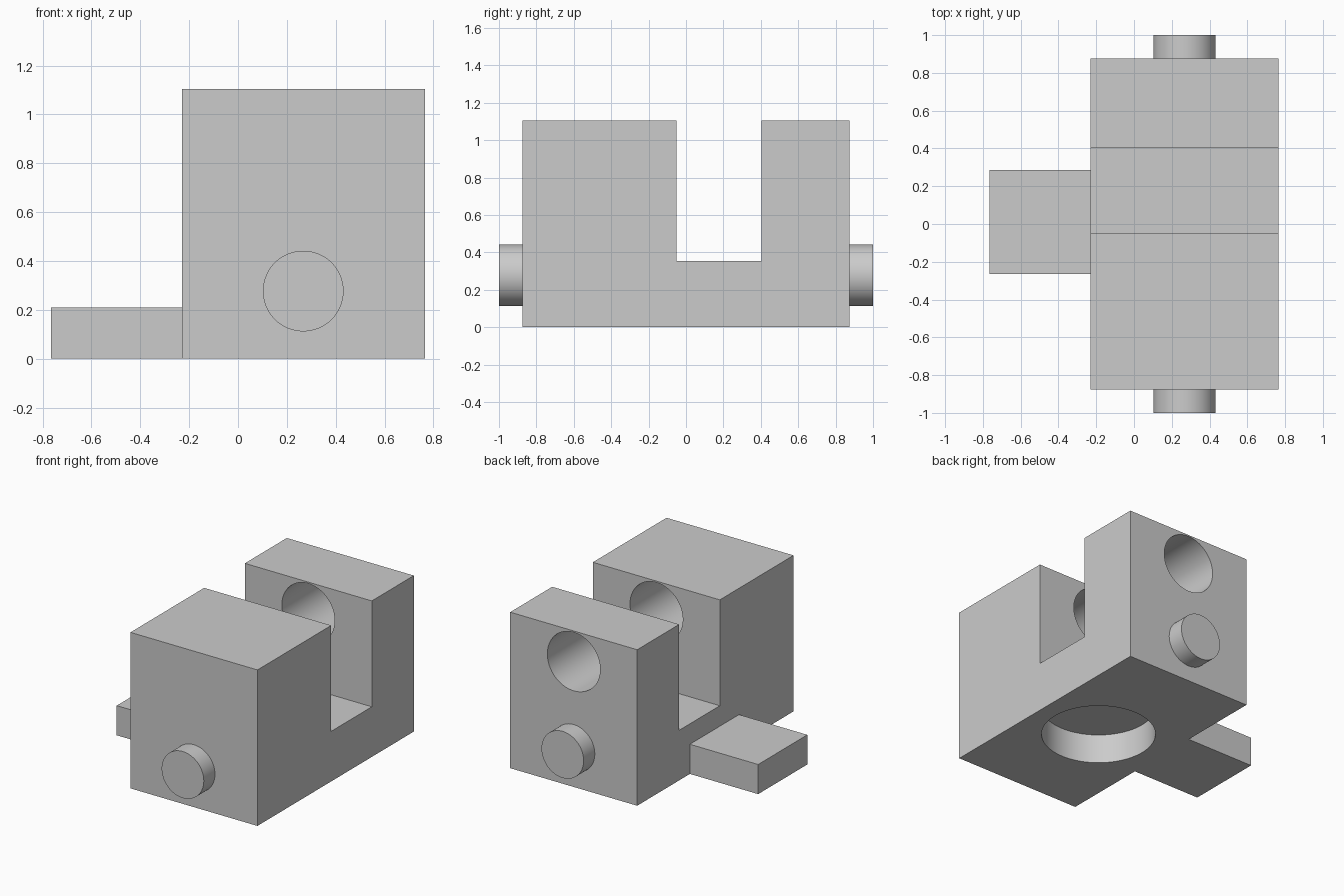
import bpy
import bmesh
import math
from mathutils import Matrix, Vector

if "Cube" in bpy.data.objects:
    bpy.data.objects.remove(bpy.data.objects["Cube"], do_unlink=True)

grey = bpy.data.materials.new("plain grey")
grey.use_nodes = True
grey.diffuse_color = (0.6, 0.6, 0.6, 1)
grey.node_tree.nodes["Principled BSDF"].inputs["Base Color"].default_value = (0.6, 0.6, 0.6, 1)

LEFT, RIGHT = -0.23, 0.765      # block extent in x
HALF = 0.875                    # block half length in y
AXIS = 0.267                    # x of all round features


def finish(name, bm):
    bmesh.ops.recalc_face_normals(bm, faces=bm.faces)
    mesh = bpy.data.meshes.new(name)
    bm.to_mesh(mesh)
    bm.free()
    mesh.materials.append(grey)
    obj = bpy.data.objects.new(name, mesh)
    bpy.context.collection.objects.link(obj)
    return obj


def smooth(obj):
    bpy.ops.object.select_all(action="DESELECT")
    obj.select_set(True)
    bpy.context.view_layer.objects.active = obj
    bpy.ops.object.shade_smooth_by_angle(angle=math.radians(30))


def extrude_x(name, outline, x0, x1):
    """Solid from a y-z outline, swept along x."""
    bm = bmesh.new()
    face = bm.faces.new([bm.verts.new((x0, y, z)) for y, z in outline])
    swept = bmesh.ops.extrude_face_region(bm, geom=[face])["geom"]
    verts = [v for v in swept if isinstance(v, bmesh.types.BMVert)]
    bmesh.ops.translate(bm, verts=verts, vec=(x1 - x0, 0, 0))
    return finish(name, bm)


def cylinder(name, start, end, radius):
    a, b = Vector(start), Vector(end)
    turn = (b - a).to_track_quat("Z", "Y").to_matrix().to_4x4()
    bm = bmesh.new()
    bmesh.ops.create_cone(bm, cap_ends=True, segments=96, radius1=radius, radius2=radius,
                          depth=(b - a).length, matrix=Matrix.Translation((a + b) / 2) @ turn)
    return finish(name, bm)


def cut(obj, cutter):
    cutter.hide_render = True
    mod = obj.modifiers.new(cutter.name, "BOOLEAN")
    mod.operation = "DIFFERENCE"
    mod.solver = "EXACT"
    mod.object = cutter
    bpy.context.view_layer.objects.active = obj
    bpy.ops.object.modifier_apply(modifier=mod.name)
    bpy.data.objects.remove(cutter, do_unlink=True)


# Slotted block
block = extrude_x("slotted_block", [
    (-HALF, 0), (HALF, 0), (HALF, 1.105), (0.405, 1.105),
    (0.405, 0.355), (-0.05, 0.355), (-0.05, 1.105), (-HALF, 1.105)], LEFT, RIGHT)

# Bore through the rear wall, ending blind in the front wall
cut(block, cylinder("bore_cutter", (AXIS, -0.6, 0.888), (AXIS, 1.1, 0.888), 0.207))
# Round recess in the underside
cut(block, cylinder("recess_cutter", (AXIS, -0.045, -0.1), (AXIS, -0.045, 0.21), 0.374))
smooth(block)

# Side tab
extrude_x("side_tab", [(-0.265, 0), (0.285, 0), (0.285, 0.21), (-0.265, 0.21)], -0.765, LEFT)

# Pegs on both ends
for name, side in (("front_peg", -1), ("back_peg", 1)):
    smooth(cylinder(name, (AXIS, side * HALF, 0.277), (AXIS, side, 0.277), 0.165))
